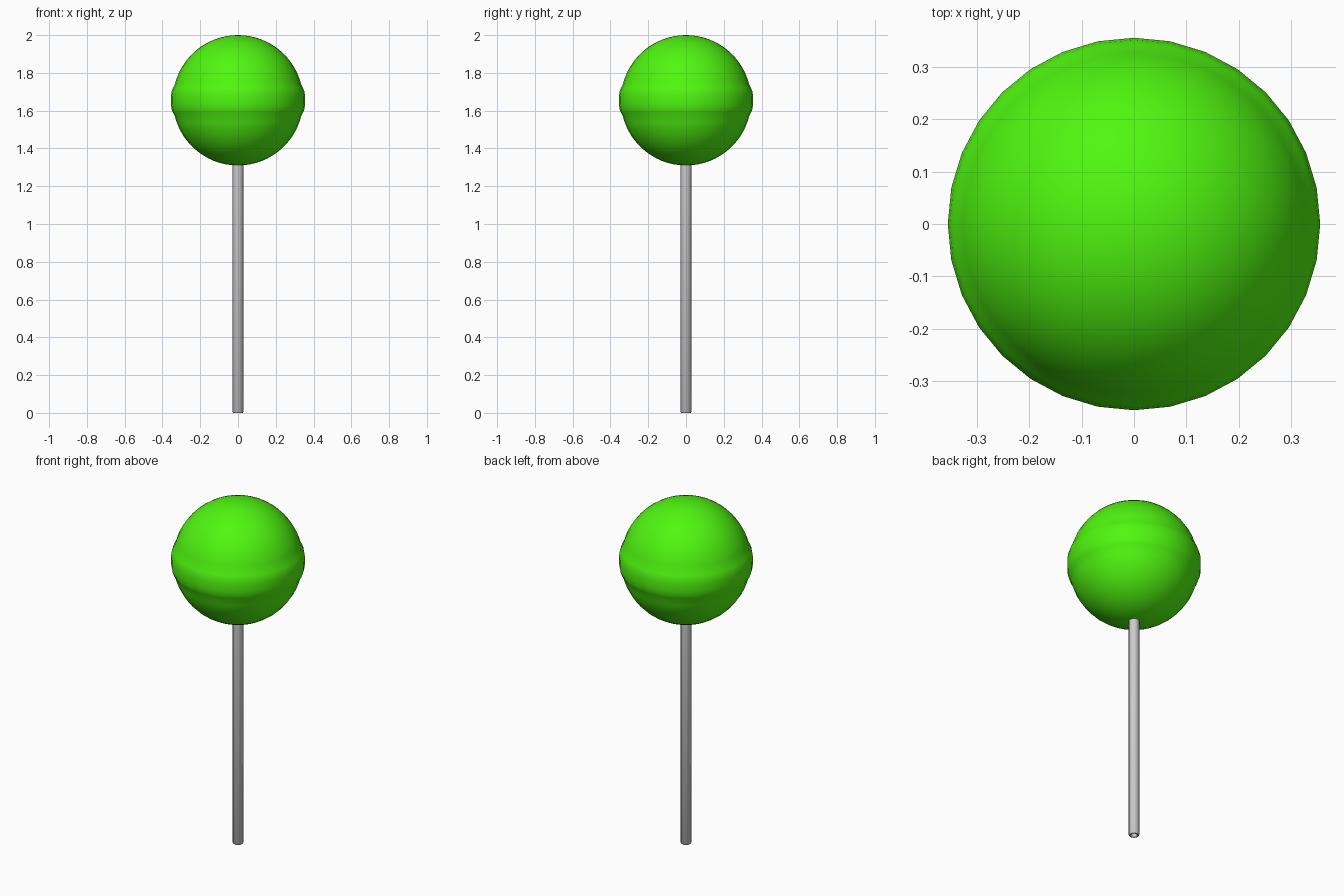
import bpy, math

if "Cube" in bpy.data.objects:
    bpy.data.objects.remove(bpy.data.objects["Cube"])

def lathe(name, profile, sides, closed=False):
    """Revolve (radius, z) points around z; zero-radius points become poles."""
    verts, faces, rings = [], [], []
    for r, z in profile:
        start = len(verts)
        n = 1 if r < 1e-6 else sides
        for i in range(n):
            a = 2 * math.pi * i / sides
            verts.append((r * math.cos(a), r * math.sin(a), z))
        rings.append([start + (i % n) for i in range(sides)])
    pairs = list(zip(rings, rings[1:]))
    if closed:
        pairs.append((rings[-1], rings[0]))
    for lo, hi in pairs:
        for i in range(sides):
            j = (i + 1) % sides
            quad = [lo[i], lo[j], hi[j], hi[i]]
            faces.append(list(dict.fromkeys(quad)))
    mesh = bpy.data.meshes.new(name)
    mesh.from_pydata(verts, [], faces)
    mesh.update()
    ob = bpy.data.objects.new(name, mesh)
    bpy.context.collection.objects.link(ob)
    bpy.ops.object.select_all(action='DESELECT')
    ob.select_set(True)
    bpy.context.view_layer.objects.active = ob
    bpy.ops.object.shade_smooth_by_angle(angle=math.radians(50))
    return ob

# Candy ball with a raised band around its middle
R, ZC = 0.345, 1.655
lower = []
for k in range(15):
    a = math.radians(-90 + 76 * k / 14)
    lower.append((R * math.cos(a), R * math.sin(a)))
lower[0] = (0, -R)
band = [(0.344, -0.066), (0.351, -0.048), (0.355, -0.022)]
half = lower + band
profile = half + [(r, -z) for r, z in reversed(half)]
candy = lathe("candy", [(r, z + ZC) for r, z in profile], 32)

mat = bpy.data.materials.new("green_candy")
mat.diffuse_color = (0.08, 0.93, 0.005, 1)
mat.use_nodes = True
mat.node_tree.nodes["Principled BSDF"].inputs["Base Color"].default_value = mat.diffuse_color
candy.data.materials.append(mat)

# Hollow paper stick with softly rounded end
lathe("stick", [(0.016, 0.004), (0.019, 0.0), (0.025, 0.0), (0.028, 0.004),
                (0.028, 1.34), (0.016, 1.34)], 24, closed=True)
